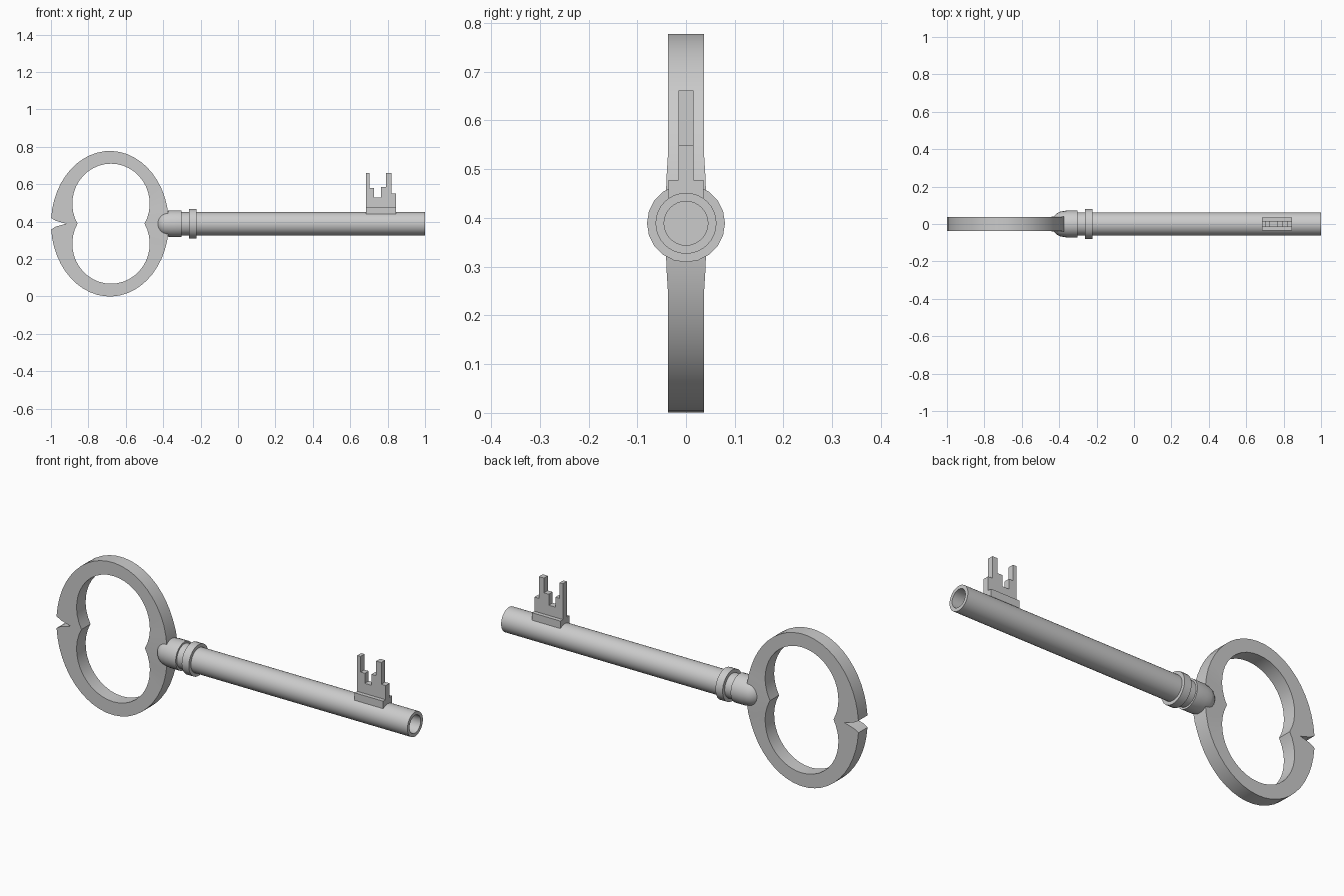
import bpy, bmesh, math
from math import sin, cos, pi, radians

if "Cube" in bpy.data.objects:
    bpy.data.objects.remove(bpy.data.objects["Cube"])

AXIS_Z = 0.389


def finish(name, bm, smooth=True):
    bmesh.ops.remove_doubles(bm, verts=bm.verts, dist=1e-5)
    bmesh.ops.recalc_face_normals(bm, faces=bm.faces)
    mesh = bpy.data.meshes.new(name)
    bm.to_mesh(mesh)
    bm.free()
    obj = bpy.data.objects.new(name, mesh)
    bpy.context.collection.objects.link(obj)
    bpy.ops.object.select_all(action='DESELECT')
    obj.select_set(True)
    bpy.context.view_layer.objects.active = obj
    if smooth:
        bpy.ops.object.shade_smooth_by_angle(angle=radians(35))
    return obj


def lathe(name, profile, steps):
    """Spin (x, radius) points around the key's long axis."""
    bm = bmesh.new()
    verts = [bm.verts.new((x, 0, AXIS_Z + r)) for x, r in profile]
    edges = [bm.edges.new(p) for p in zip(verts, verts[1:])]
    bmesh.ops.spin(bm, geom=verts + edges, cent=(0, 0, AXIS_Z), axis=(1, 0, 0),
                   angle=2 * pi, steps=steps)
    return finish(name, bm)


def prism(name, outline, half):
    """Extrude an (x, z) outline evenly to both sides of y = 0."""
    bm = bmesh.new()
    face = bm.faces.new([bm.verts.new((x, -half, z)) for x, z in outline])
    new = bmesh.ops.extrude_face_region(bm, geom=[face])['geom']
    bmesh.ops.translate(bm, vec=(0, 2 * half, 0),
                        verts=[v for v in new if isinstance(v, bmesh.types.BMVert)])
    return finish(name, bm, smooth=False)


# Shaft with bored end
lathe("shaft", [(-0.32, 0), (-0.32, 0.0625), (1, 0.0625), (1, 0.045),
                (0.91, 0.045), (0.91, 0)], 32)

# Collar ring and domed socket
lathe("collar", [(-0.262, 0.05), (-0.262, 0.08), (-0.222, 0.08), (-0.222, 0.05)], 20)
dome = [(-0.375 - 0.065 * cos(a), 0.069 * sin(a)) for a in (i * pi / 16 for i in range(9))]
dome[0] = (-0.44, 0)
lathe("socket", dome + [(-0.36, 0.072), (-0.302, 0.072), (-0.302, 0)], 24)

# Bow: notched oval outside, two merged lobes inside, mirrored about the axis
N = 26
outer = [(-0.685 + 0.315 * cos(a), 0.389 * sin(a))
         for a in (radians(175.5) * i / (N - 2) for i in range(N - 1))]
outer += [(-0.975, 0.016), (-0.92, 0)]
inner = [(-0.679 + 0.207 * cos(a), 0.107 + 0.214 * sin(a))
         for a in (radians(-30 + 240 * i / N) for i in range(N + 1))]
inner[0], inner[-1] = (inner[0][0], 0), (inner[-1][0], 0)


def thickness(x, z):
    # the bow swells slightly where it meets the socket
    near = max(0, min(1, (0.15 - z) / 0.08)) if x > -0.46 else 0
    return 0.0365 + 0.005 * near


bm = bmesh.new()
for side in (1, -1):
    rows = []
    for (ox, oz), (ix, iz) in zip(outer, inner):
        t = thickness(ox, oz)
        rows.append([bm.verts.new(p) for p in (
            (ox, -t, AXIS_Z + side * oz), (ix, -0.0365, AXIS_Z + side * iz),
            (ix, 0.0365, AXIS_Z + side * iz), (ox, t, AXIS_Z + side * oz))])
    for a, b in zip(rows, rows[1:]):
        for k in range(4):
            m = (k + 1) % 4
            bm.faces.new((a[k], a[m], b[m], b[k]))
finish("bow", bm)

# Bit: foot block and stepped plate
prism("bit_foot", [(0.684, 0.43), (0.845, 0.43), (0.845, 0.478), (0.684, 0.478)], 0.036)
prism("bit_plate", [(0.684, 0.45), (0.845, 0.45), (0.845, 0.55), (0.82, 0.55),
                    (0.82, 0.661), (0.791, 0.661), (0.791, 0.586), (0.764, 0.586),
                    (0.764, 0.53), (0.727, 0.53), (0.727, 0.581), (0.703, 0.581),
                    (0.703, 0.661), (0.684, 0.661)], 0.0155)
